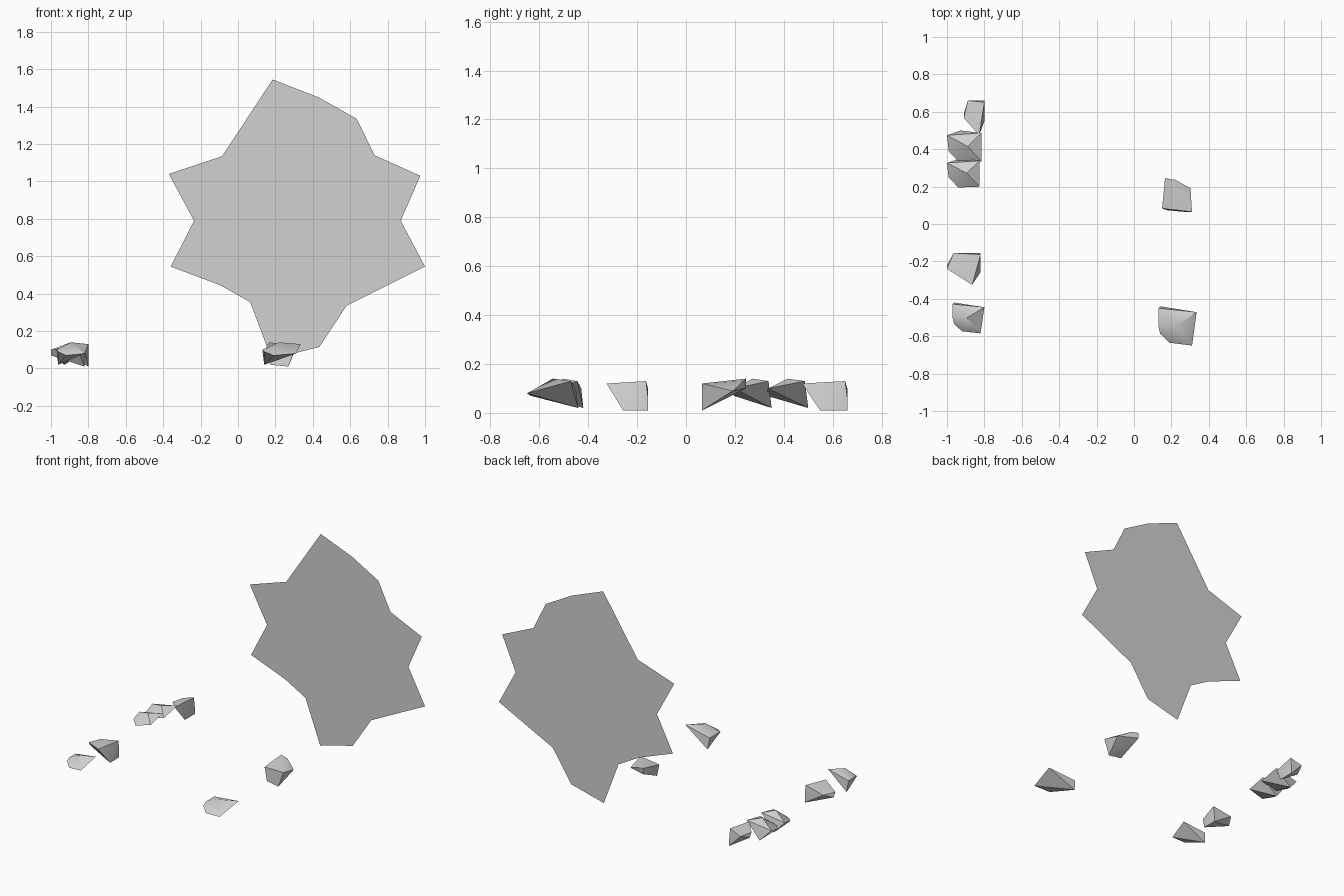
import bpy
import bmesh
import math

cube = bpy.data.objects.get("Cube")
if cube:
    bpy.data.objects.remove(cube, do_unlink=True)

# One plain grey for everything
stone = bpy.data.materials.new("stone_grey")
stone.use_nodes = True
grey = (0.64, 0.64, 0.64, 1)
stone.diffuse_color = grey
stone.node_tree.nodes["Principled BSDF"].inputs["Base Color"].default_value = grey


def finish(name, bm):
    """Turn a bmesh into a named, coloured object in the scene."""
    mesh = bpy.data.meshes.new(name)
    bm.to_mesh(mesh)
    bm.free()
    mesh.materials.append(stone)
    obj = bpy.data.objects.new(name, mesh)
    bpy.context.collection.objects.link(obj)
    return obj


def rock(name, corners, left, right, front, back):
    """Convex stone: corners are fractions of its footprint, plus a height."""
    bm = bmesh.new()
    for u, v, z in corners:
        x = left + u * (right - left)
        y = front + v * (back - front)
        bm.verts.new((x, y, z))
    hull = bmesh.ops.convex_hull(bm, input=bm.verts[:])
    loose = set(hull["geom_interior"] + hull["geom_unused"])
    spare = [v for v in loose if isinstance(v, bmesh.types.BMVert)]
    bmesh.ops.delete(bm, geom=spare, context="VERTS")
    bmesh.ops.recalc_face_normals(bm, faces=bm.faces[:])
    obj = finish(name, bm)
    bpy.ops.object.select_all(action="DESELECT")
    obj.select_set(True)
    bpy.context.view_layer.objects.active = obj
    bpy.ops.object.shade_smooth_by_angle(angle=math.radians(30))


# Rock forms: broad top running down to one low corner at the back
wedge = [(0, .95, .1), (.05, 1, .02), (0, .5, .1), (.05, .3, .09),
         (.3, .07, .07), (.88, 0, .08), (1, .85, .13), (.45, .5, .14)]

# Similar, with the low corner nearer the middle of the back
broad_wedge = [(0, .85, .1), (.05, .35, .08), (.35, 0, .07), (1, .03, .1),
               (1, .92, .13), (.6, .5, .14), (.4, 1, .02)]

# Tall flat side facing left, narrowing to the other side
chunk = [(.2, 1, .1), (1, .95, .13), (1, 1, .06), (1, 1, .01), (1, .4, .01),
         (.75, 0, .12), (0, .5, .1), (0, .62, .07)]

# Tall flat front, thinning toward the back
block = [(0, .1, .11), (1, 0, .12), (.75, 0, .01), (.15, .05, .02),
         (.1, 1, .14), (.1, 1, .1), (.45, .95, .13), (.95, .7, .09)]

# Left pair of rocks
rock("left_front_rock", wedge, .13, .335, -.65, -.44)
rock("left_back_rock", block, .15, .31, .065, .245)

# Row of rocks on the right, front to back
rock("right_front_rock", wedge, -.97, -.8, -.585, -.42)
rock("right_second_rock", chunk, -1, -.82, -.325, -.155)
rock("right_third_rock", broad_wedge, -1, -.825, .195, .35)
rock("right_fourth_rock", broad_wedge, -1, -.815, .33, .5)
rock("right_back_rock", chunk, -.91, -.8, .475, .66)

# Flat upright burst at the back, outlined clockwise from its top point
outline = [(.185, 1.545), (.43, 1.45), (.635, 1.335), (.73, 1.14),
           (.975, 1.03), (.87, .79), (1, .545), (.58, .335), (.435, .115),
           (.18, .05), (.065, .355), (-.095, .445), (-.36, .545),
           (-.235, .79), (-.37, 1.04), (-.085, 1.135), (.04, 1.325)]
burst_depth = .66
bm = bmesh.new()
rim = [bm.verts.new((x, burst_depth, z)) for x, z in reversed(outline)]
bm.faces.new(rim)
finish("burst_panel", bm)
